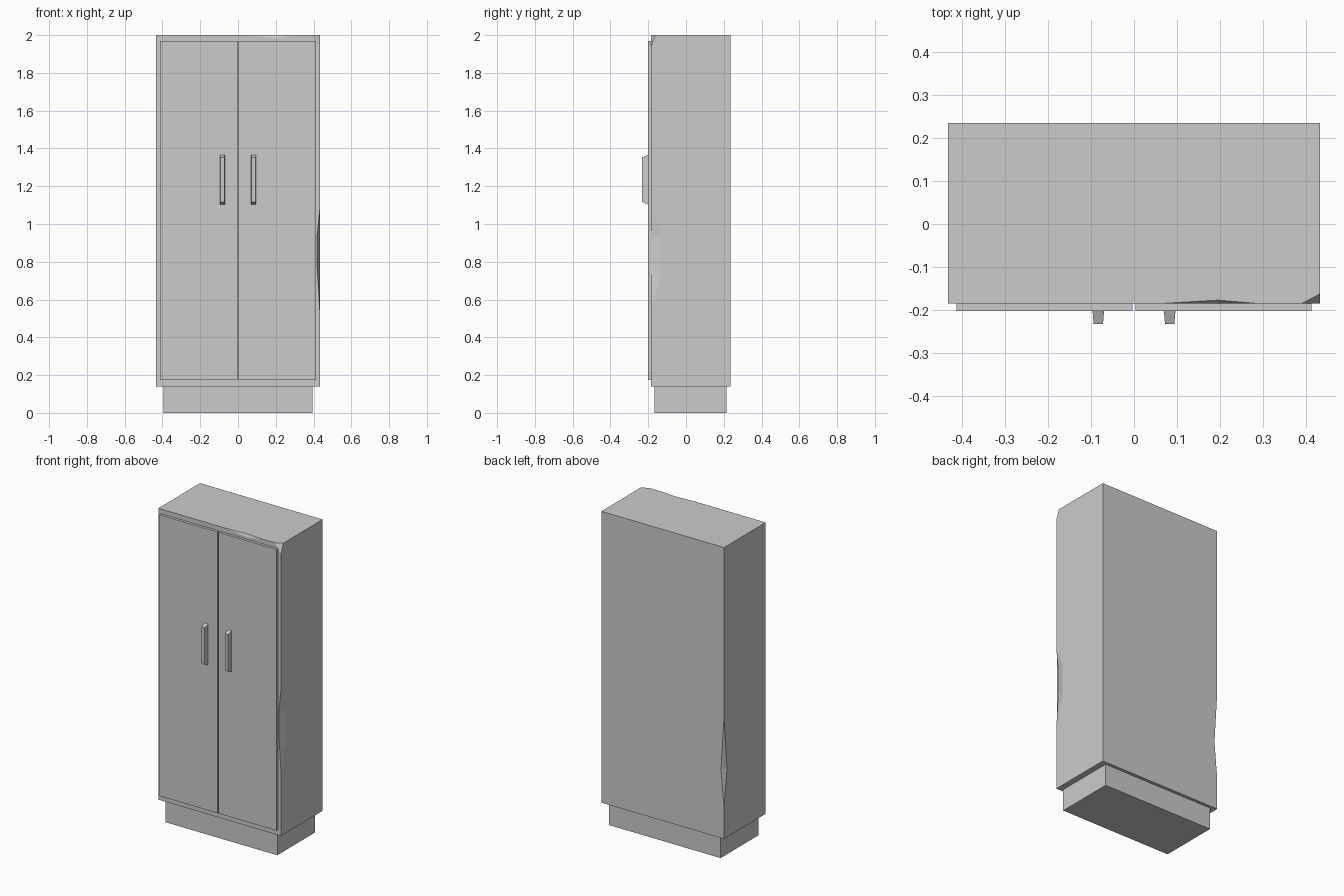
import bpy, bmesh
from mathutils import Vector as V

if "Cube" in bpy.data.objects:
    bpy.data.objects.remove(bpy.data.objects["Cube"])


def add_object(name, bm):
    bmesh.ops.recalc_face_normals(bm, faces=bm.faces)
    mesh = bpy.data.meshes.new(name)
    bm.to_mesh(mesh)
    bm.free()
    ob = bpy.data.objects.new(name, mesh)
    bpy.context.collection.objects.link(ob)
    return ob


def box_bm(lo, hi):
    bm = bmesh.new()
    bmesh.ops.create_cube(bm, size=1)
    for v in bm.verts:
        v.co = V([hi[i] if v.co[i] > 0 else lo[i] for i in range(3)])
    return bm


def chip(body, ends, pairs):
    """Knock a faceted dent out of a body edge between two end points."""
    pairs = [(V(a), V(b)) for a, b in pairs]
    mid = sum((a + b for a, b in pairs), V()) / (2 * len(pairs))
    ends = [V(p) for p in ends]
    pts = [p + (p - mid) * 0.5 for p in ends]
    for a, b in pairs:
        pts += [a + (a - b) * 0.5, b + (b - a) * 0.5]
    bm = bmesh.new()
    for p in pts:
        bm.verts.new(p)
    bmesh.ops.convex_hull(bm, input=bm.verts)
    cutter = add_object("chip_cutter", bm)
    cutter.hide_render = True
    mod = body.modifiers.new("chip", 'BOOLEAN')
    mod.operation = 'DIFFERENCE'
    mod.solver = 'EXACT'
    mod.object = cutter
    bpy.context.view_layer.objects.active = body
    bpy.ops.object.modifier_apply(modifier=mod.name)
    bpy.data.objects.remove(cutter)


W, F, B = 0.433, -0.185, 0.235

# Plinth
add_object("plinth", box_bm((-0.395, -0.168, 0), (0.395, 0.215, 0.14)))

# Cabinet body with the front right top corner broken off
bm = box_bm((-W, F, 0.14), (W, B, 2))
p, q, r = V((0.39, F, 2)), V((W, -0.162, 2)), V((W, F, 1.94))
n = (q - p).cross(r - p)
if n.dot(V((W, F, 2)) - p) < 0:
    n = -n
bmesh.ops.bisect_plane(bm, geom=bm.verts[:] + bm.edges[:] + bm.faces[:],
                       plane_co=p, plane_no=n, clear_outer=True)
bmesh.ops.holes_fill(bm, edges=[e for e in bm.edges if e.is_boundary])
body = add_object("cabinet_body", bm)

# Worn dents: front right edge, back left edge, top front edge
chip(body, [(W, F, 1.05), (W, F, 0.57)],
     [((W, -0.13, 0.95), (0.418, F, 0.93)),
      ((W, -0.13, 0.73), (0.418, F, 0.79))])
chip(body, [(-W, B, 0.92), (-W, B, 0.34)],
     [((-W, 0.205, 0.58), (-0.412, B, 0.58))])
chip(body, [(0.06, F, 2), (0.29, F, 2)],
     [((0.195, -0.177, 2), (0.2, F, 1.982))])

# Doors and tapered handles, one of each per side
for side, s in (("left", -1), ("right", 1)):
    xs = sorted((s * 0.003, s * 0.413))
    add_object(side + "_door", box_bm((xs[0], -0.202, 0.175), (xs[1], F, 1.97)))
    bm = box_bm((s * 0.083 - 0.0135, -0.233, 1.104), (s * 0.083 + 0.0135, -0.202, 1.366))
    for v in bm.verts:
        if v.co.y < -0.22:
            v.co.x = s * 0.083 + (v.co.x - s * 0.083) * 0.8
            v.co.z = 1.235 + (v.co.z - 1.235) * 0.9
    add_object(side + "_handle", bm)
